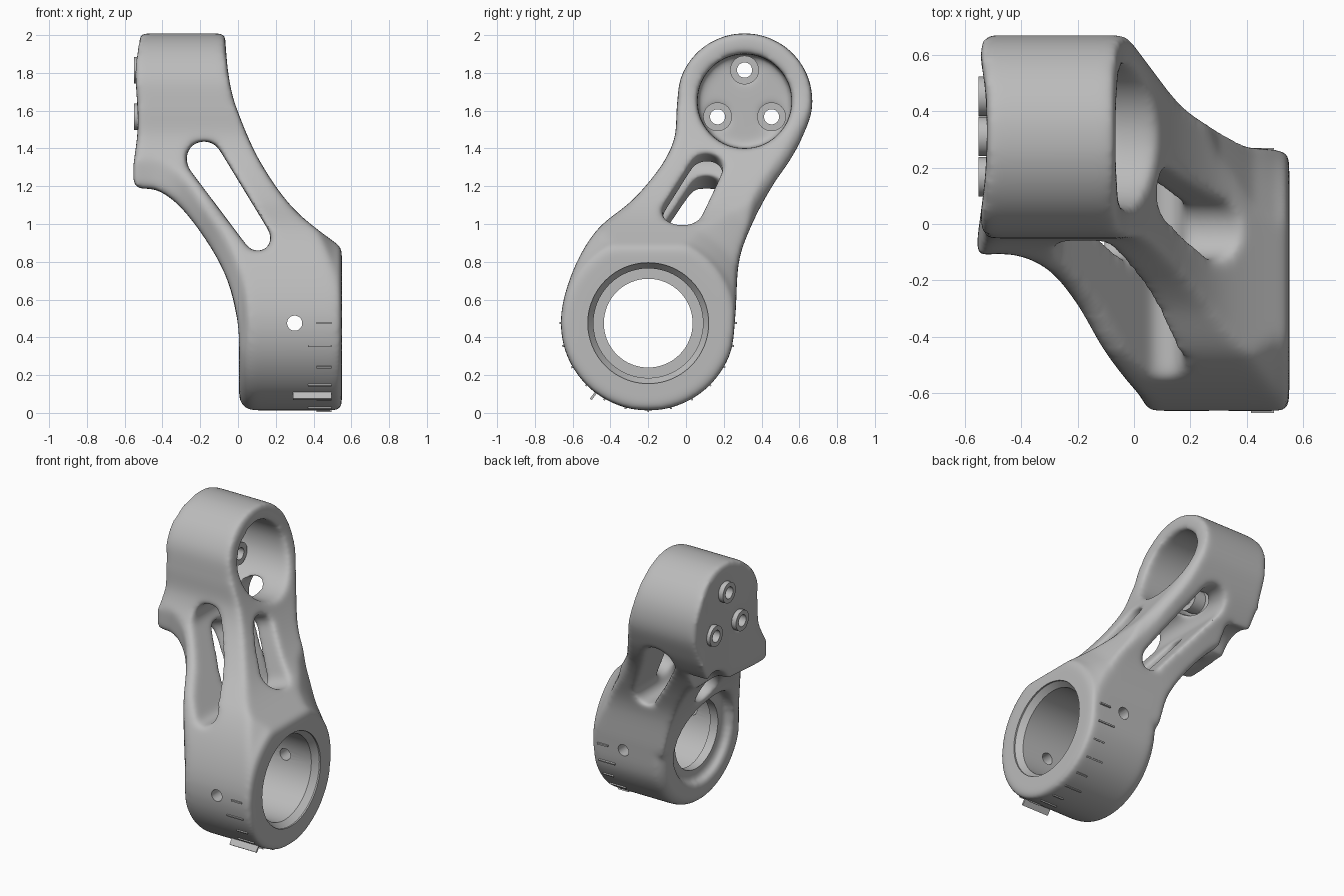
import bpy, bmesh, math
from mathutils import Vector, Matrix

if "Cube" in bpy.data.objects:
    bpy.data.objects.remove(bpy.data.objects["Cube"])

grey = bpy.data.materials.new("plain_grey")
grey.use_nodes = True
grey.diffuse_color = (0.5, 0.5, 0.5, 1)
grey.node_tree.nodes["Principled BSDF"].inputs["Base Color"].default_value = (0.5, 0.5, 0.5, 1)

RING = (-0.2, 0.475)      # lower clamp axis (y, z)
HEAD = (0.31, 1.65)       # upper cup axis (y, z)


def arc(c, r, a, b, n):
    angles = [math.radians(a + (b - a) * i / n) for i in range(n + 1)]
    return [(c[0] + r * math.cos(t), c[1] + r * math.sin(t)) for t in angles]


def spline(pts, closed=False, steps=6):
    """Smooth curve through the given 2D points."""
    p = [Vector(q) for q in pts]
    p = [p[-1]] + p + p[:2] if closed else [p[0]] + p + [p[-1]]
    out = []
    for a, b, c, d in zip(p, p[1:], p[2:], p[3:]):
        for i in range(steps):
            t = i / steps
            out.append(0.5 * (2 * b + (c - a) * t + (2 * a - 5 * b + 4 * c - d) * t ** 2
                              + (3 * b - a - 3 * c + d) * t ** 3))
    return out if closed else out + [p[-1]]


def slot(p, rp, q, rq):
    """Tapered rounded slot outline from p to q."""
    t = math.degrees(math.atan2(q[1] - p[1], q[0] - p[0]))
    return arc(p, rp, t + 90, t + 270, 14) + arc(q, rq, t - 90, t + 90, 14)


def finish(name, bm):
    bmesh.ops.remove_doubles(bm, verts=bm.verts, dist=1e-5)
    bmesh.ops.recalc_face_normals(bm, faces=bm.faces)
    mesh = bpy.data.meshes.new(name)
    bm.to_mesh(mesh)
    bm.free()
    mesh.materials.append(grey)
    ob = bpy.data.objects.new(name, mesh)
    bpy.context.collection.objects.link(ob)
    return ob


def prism(name, pts, axis, lo=-3, hi=3):
    """Extrude a 2D outline along the named axis."""
    place = {"x": lambda u, v, w: (w, u, v), "y": lambda u, v, w: (u, w, v),
             "z": lambda u, v, w: (u, v, w)}[axis]
    bm = bmesh.new()
    face = bm.faces.new([bm.verts.new(place(p[0], p[1], lo)) for p in pts])
    new = bmesh.ops.extrude_face_region(bm, geom=[face])["geom"]
    bmesh.ops.translate(bm, vec=place(0, 0, hi - lo),
                        verts=[v for v in new if isinstance(v, bmesh.types.BMVert)])
    return finish(name, bm)


def lathe(name, profile, c, closed=False):
    """Revolve an (x, radius) profile about an x-parallel axis through c."""
    bm = bmesh.new()
    vs = [bm.verts.new((x, c[0], c[1] + r)) for x, r in profile]
    es = [bm.edges.new(e) for e in zip(vs, vs[1:] + (vs[:1] if closed else []))]
    bmesh.ops.spin(bm, geom=vs + es, cent=(0, *c), axis=(1, 0, 0),
                   angle=math.tau, steps=64)
    return finish(name, bm)


def rod(name, c, r, lo, hi):
    return lathe(name, [(lo, 0), (lo, r), (hi, r), (hi, 0)], c)


def activate(ob):
    bpy.ops.object.select_all(action="DESELECT")
    ob.select_set(True)
    bpy.context.view_layer.objects.active = ob


def apply(ob, kind, **settings):
    mod = ob.modifiers.new(kind.title(), kind)
    for key, value in settings.items():
        setattr(mod, key, value)
    activate(ob)
    bpy.ops.object.modifier_apply(modifier=mod.name)


def combine(ob, tool, operation="DIFFERENCE"):
    apply(ob, "BOOLEAN", object=tool, operation=operation, solver="EXACT")
    bpy.data.objects.remove(tool)


# Body: intersection of the side, front and top outlines
side = spline(arc(RING, 0.463, 175, 365, 7)
              + [(0.28, 0.8), (0.35, 1.0), (0.45, 1.19), (0.545, 1.33)]
              + arc(HEAD, 0.36, -32, 185, 8)
              + [(-0.06, 1.46), (-0.13, 1.31), (-0.28, 1.13), (-0.47, 0.97), (-0.595, 0.76)],
              closed=True)
front = (spline([(-0.55, 2.3), (-0.55, 1.9), (-0.53, 1.53), (-0.555, 1.3), (-0.54, 1.195),
                 (-0.43, 1.18), (-0.3, 1.085), (-0.15, 0.885), (-0.05, 0.685), (0, 0.45),
                 (0.005, 0.2), (0.005, -0.2)])
         + [(0.55, -0.2)]
         + spline([(0.55, 0.875), (0.3, 1.075), (0.12, 1.325), (0.005, 1.58),
                   (-0.045, 1.76), (-0.067, 2.0), (-0.067, 2.3)]))
top = (spline([(-0.56, -0.11), (-0.42, -0.11), (-0.3, -0.165), (-0.2, -0.285), (-0.1, -0.455),
               (0.02, -0.605), (0.12, -0.68), (0.7, -0.68)])
       + spline([(0.7, 0.27), (0.54, 0.27), (0.42, 0.28), (0.2, 0.39), (0.06, 0.555),
                 (-0.02, 0.665), (-0.08, 0.7), (-0.55, 0.7)])
       + spline([(-0.555, 0.65), (-0.525, 0.45), (-0.525, 0.2), (-0.555, -0.05)]))
body = prism("bracket_body", side, "x", -1, 1)
combine(body, prism("front_outline", front, "y"), "INTERSECT")
combine(body, prism("top_outline", top, "z"), "INTERSECT")

# Shoulders tapering onto the round ring face
combine(body, lathe("shoulder_taper", [(-1, 0), (-1, 1.9), (0, 1.9), (0.12, 1.2), (0.3, 0.74),
                    (0.42, 0.56), (0.51, 0.475), (0.56, 0.45), (0.56, 0)], RING), "INTERSECT")

# Wide rounding on the ring's inner lower edge
rounding = lathe("ring_rounding", [(-0.1, 0), (-0.1, 0.37)] + arc((0.1, 0.37), 0.1, 180, 90, 6)
                 + [(0.7, 0.47), (0.7, 0)], RING)
combine(rounding, prism("upper_block", [(-2, 0.5), (2, 0.5), (2, 3), (-2, 3)], "x"), "UNION")
combine(body, rounding, "INTERSECT")

# Relief beneath the head, beside the rear lobe
combine(body, rod("lobe_relief", (0.42, 1.12), 0.17, -0.8, -0.36))

# Cup, its bolt seats and the soft mouth of the bore
combine(body, rod("cup", HEAD, 0.25, -0.38, 1))
bolts = [(HEAD[0] + 0.165 * math.cos(a), HEAD[1] + 0.165 * math.sin(a))
         for a in (math.radians(90 + 120 * i) for i in range(3))]
for c in bolts:
    combine(body, rod("bolt_seat", c, 0.055, -1, 0))
combine(body, rod("bore_mouth", RING, 0.31, -1, 0.06))

# Two crossing slots through the arm
combine(body, prism("front_slot", slot((-0.18, 1.345), 0.095, (0.105, 0.925), 0.07), "y"))
cross = prism("side_slot", slot((0.11, 1.26), 0.085, (-0.02, 0.965), 0.105), "x", -1, 1)
shear = Matrix.Identity(4)
shear[2][0] = 0.36
cross.data.transform(shear)
combine(body, cross)

# Round every edge, then cut the crisp holes
apply(body, "REMESH", mode="VOXEL", voxel_size=0.012)
apply(body, "SMOOTH", factor=0.5, iterations=42)
combine(body, lathe("bore", [(-1, 0), (-1, 0.235), (0.12, 0.235), (0.12, 0.29), (0.5, 0.29),
                             (0.54, 0.32), (1, 0.32), (1, 0)], RING))
combine(body, prism("set_screw_hole", arc((0.3, 0.475), 0.04, 0, 350, 35), "y"))

# Bolt bosses
smooth = [body]
for i, c in enumerate(bolts):
    smooth.append(lathe(f"bolt_boss_{i + 1}", [(-0.55, 0.04), (-0.55, 0.07), (-0.47, 0.07),
                        (-0.47, 0.076), (-0.3, 0.076), (-0.3, 0.04)], c, closed=True))


# Scale marks round the lower ring
def mark(name, angle, x0, x1, r0, r1, width):
    bm = bmesh.new()
    bmesh.ops.create_cube(bm, size=1)
    bmesh.ops.scale(bm, vec=(x1 - x0, r1 - r0, width), verts=bm.verts)
    bmesh.ops.translate(bm, vec=((x0 + x1) / 2, (r0 + r1) / 2, 0), verts=bm.verts)
    bm.transform(Matrix.Translation((0, *RING)) @ Matrix.Rotation(math.radians(angle), 4, "X"))
    return finish(name, bm)


for i in range(13):
    mark(f"scale_mark_{i + 1}", 180 + 15 * i, 0.37 if i % 2 else 0.415, 0.495, 0.44, 0.47, 0.01)
mark("pointer_tab", 233, 0.29, 0.495, 0.44, 0.505, 0.012)

for ob in smooth:
    activate(ob)
    bpy.ops.object.shade_smooth_by_angle(angle=math.radians(35))
